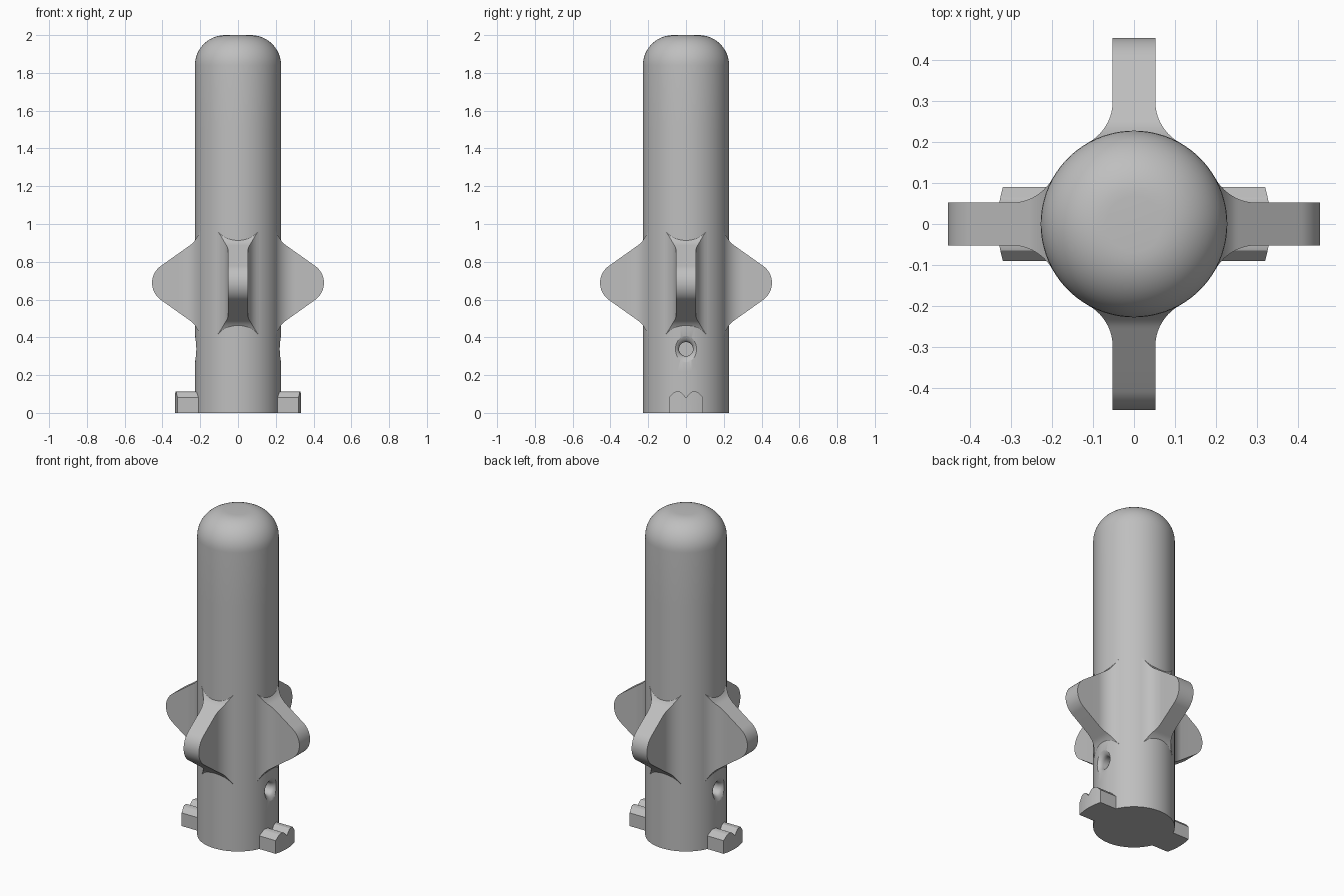
import bpy, bmesh
from math import sin, cos, pi, sqrt, radians
from mathutils import Matrix

cube = bpy.data.objects.get("Cube")
if cube:
    bpy.data.objects.remove(cube, do_unlink=True)

R = 0.228          # body radius
TOP_ROUND = 0.16   # rounding of the top edge
FIN_Z = 0.688      # height of the fin centre line
HALF = 0.052       # half thickness of a fin
SIDES = 96

grey = bpy.data.materials.new("plain_grey")
grey.use_nodes = True
grey.diffuse_color = (0.52, 0.52, 0.52, 1)
grey.node_tree.nodes["Principled BSDF"].inputs["Base Color"].default_value = (0.52, 0.52, 0.52, 1)


def loft(name, rings, transform=Matrix()):
    """Skin a list of equal closed rings and cap both ends."""
    bm = bmesh.new()
    loops = [[bm.verts.new(p) for p in ring] for ring in rings]
    n = len(loops[0])
    for a, b in zip(loops, loops[1:]):
        for i in range(n):
            j = (i + 1) % n
            bm.faces.new((a[i], a[j], b[j], b[i]))
    bm.faces.new(loops[0])
    bm.faces.new(loops[-1])
    bmesh.ops.transform(bm, matrix=transform, verts=bm.verts)
    bmesh.ops.recalc_face_normals(bm, faces=bm.faces)
    mesh = bpy.data.meshes.new(name)
    bm.to_mesh(mesh)
    bm.free()
    mesh.materials.append(grey)
    obj = bpy.data.objects.new(name, mesh)
    bpy.context.collection.objects.link(obj)
    return obj


def turned(name, profile, sides, transform=Matrix()):
    """Revolve (radius, height) points about z."""
    rings = [[(r * cos(2 * pi * i / sides), r * sin(2 * pi * i / sides), z)
              for i in range(sides)] for r, z in profile]
    return loft(name, rings, transform)


def activate(obj):
    bpy.ops.object.select_all(action='DESELECT')
    obj.select_set(True)
    bpy.context.view_layer.objects.active = obj


def smooth(obj, angle=30):
    activate(obj)
    bpy.ops.object.shade_smooth_by_angle(angle=radians(angle))


# Body: round post with a rounded top
profile = [(R, z) for z in (0, 0.22, 0.46, 1.0, 1.5)]
for i in range(13):
    a = pi / 2 * i / 12
    profile.append((R - TOP_ROUND + TOP_ROUND * cos(a), 2 - TOP_ROUND + TOP_ROUND * sin(a)))
body = turned("body", profile, SIDES)

# Soft-edged blind holes on both sides
hole = [(0.037, 0.13), (0.037, 0.196), (0.041, 0.208), (0.045, 0.213),
        (0.051, 0.218), (0.058, 0.222), (0.068, 0.227), (0.09, 0.234)]
for side in (1, -1):
    place = Matrix.Translation((0, 0, 0.338)) @ Matrix.Rotation(side * pi / 2, 4, 'Y')
    cutter = turned("hole_cutter", hole, 40, place)
    cutter.hide_render = True
    activate(body)
    mod = body.modifiers.new("hole", 'BOOLEAN')
    mod.operation = 'DIFFERENCE'
    mod.solver = 'EXACT'
    mod.object = cutter
    bpy.ops.object.modifier_apply(modifier=mod.name)
    bpy.data.objects.remove(cutter, do_unlink=True)
smooth(body)

# Fins: rectangular sections that flare into the body and taper to a round tip
FLARE_START, FLARE_R = 0.30, 0.1157
TIP_R, TIP_C = 0.11, 0.345
SLOPE = 0.71
tilt = pi / 2 - 0.617   # angle at which the tip arc meets the straight edge


def half_width(r):
    if r >= FLARE_START:
        return HALF
    return HALF + FLARE_R - sqrt(FLARE_R ** 2 - (FLARE_START - r) ** 2)


def half_height(r):
    arc_r, arc_h = TIP_C + TIP_R * cos(tilt), TIP_R * sin(tilt)
    return arc_h + (arc_r - r) * SLOPE + 15 * max(0, 0.25 - r) ** 2


inner = 0.199
stations = [inner + (FLARE_START - inner) * i / 14 for i in range(15)] + [0.36]
sections = [(r, half_height(r)) for r in stations]
for i in range(15):
    a = tilt + (radians(3) - tilt) * i / 14
    sections.append((TIP_C + TIP_R * cos(a), TIP_R * sin(a)))

fin_rings = []
for r, h in sections:
    w = half_width(r)
    fin_rings.append([(r, -w, FIN_Z - h), (r, w, FIN_Z - h),
                      (r, w, FIN_Z + h), (r, -w, FIN_Z + h)])
for k, name in enumerate(("left_fin", "back_fin", "right_fin", "front_fin")):
    smooth(loft(name, fin_rings, Matrix.Rotation(k * pi / 2, 4, 'Z')))

# Locking lugs: chamfered blocks with a notched top and a curved outer end
LUG_R, LUG_W = 0.333, 0.091
lug_top = [(-LUG_W, 0.081), (-0.065, 0.109), (-0.055, 0.112), (-0.033, 0.112),
           (-0.024, 0.107), (0, 0.081), (0.024, 0.107), (0.033, 0.112),
           (0.055, 0.112), (0.065, 0.109), (LUG_W, 0.081)]
lug_rings = [[(0.19, y, 0), (sqrt(LUG_R ** 2 - y * y), y, 0),
              (sqrt(LUG_R ** 2 - y * y), y, z), (0.19, y, z)] for y, z in lug_top]
for k, name in enumerate(("left_lug", "right_lug")):
    smooth(loft(name, lug_rings, Matrix.Rotation(k * pi, 4, 'Z')), 25)
